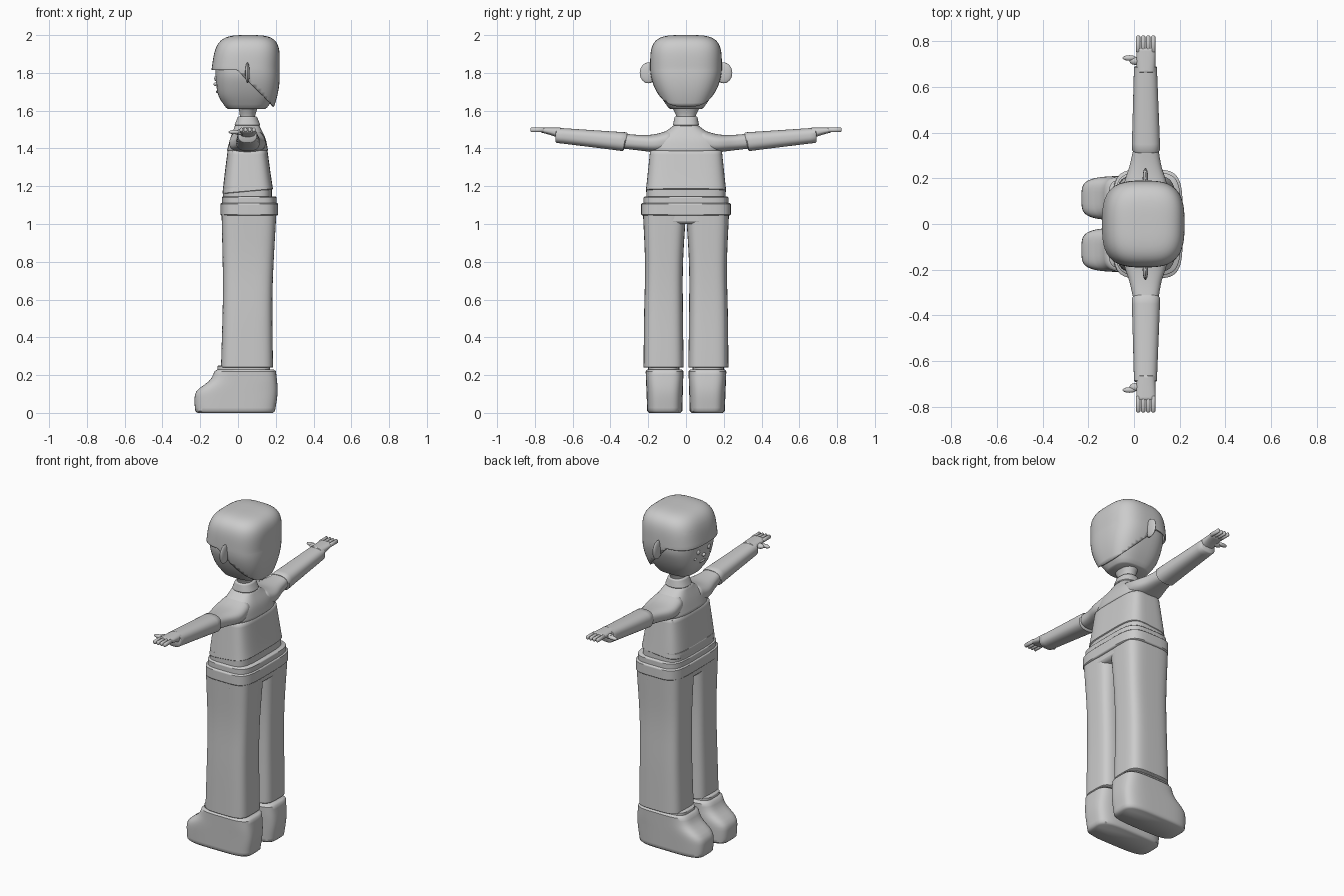
import bpy, bmesh
from math import cos, sin, pi, radians, copysign
from mathutils import Vector, Matrix

if "Cube" in bpy.data.objects:
    bpy.data.objects.remove(bpy.data.objects["Cube"])

shade = (0.6, 0.6, 0.6, 1)
grey = bpy.data.materials.new("plain grey")
grey.use_nodes = True
grey.diffuse_color = shade
grey.node_tree.nodes["Principled BSDF"].inputs["Base Color"].default_value = shade


def finish(name, bm, mirror=False, angle=45):
    """Turn a bmesh into a smooth-shaded object, optionally mirrored to both sides."""
    bmesh.ops.recalc_face_normals(bm, faces=bm.faces)
    mesh = bpy.data.meshes.new(name)
    bm.to_mesh(mesh)
    bm.free()
    mesh.materials.append(grey)
    obj = bpy.data.objects.new(name, mesh)
    bpy.context.collection.objects.link(obj)
    bpy.ops.object.select_all(action='DESELECT')
    obj.select_set(True)
    bpy.context.view_layer.objects.active = obj
    bpy.ops.object.shade_smooth_by_angle(angle=radians(angle))
    if mirror:
        modifier = obj.modifiers.new("mirror", 'MIRROR')
        modifier.use_axis = (False, True, False)
        modifier.use_mirror_merge = False
    return obj


def skin(rings, power, axis='z', sides=48):
    """Skin rounded-rectangle rings of (position, front, back, low, high, slant)."""
    bm = bmesh.new()
    loops = []
    for position, front, back, low, high, slant in rings:
        loop = []
        for k in range(sides):
            turn = 2 * pi * (k + 0.5) / sides
            c, s = (copysign(abs(f) ** (2 / power), f) for f in (cos(turn), sin(turn)))
            x = (front + back + (back - front) * c) / 2
            other = (low + high + (high - low) * s) / 2
            if axis == 'z':
                point = (x, other, position + slant * c)
            else:
                point = (x, position - slant * s, other)
            loop.append(bm.verts.new(point))
        loops.append(loop)
    for lower, upper in zip(loops, loops[1:]):
        for k in range(sides):
            bm.faces.new((lower[k], lower[k - 1], upper[k - 1], upper[k]))
    bm.faces.new(loops[0])
    bm.faces.new(loops[-1])
    return bm


def along(value, t):
    """Smooth curve through evenly spaced values, or a constant."""
    if not isinstance(value, tuple):
        return value
    last = len(value) - 1
    i = min(int(t * last), last - 1)
    f = t * last - i
    b, c = value[i], value[i + 1]
    a = value[i - 1] if i else 2 * b - c
    d = value[i + 2] if i + 2 <= last else 2 * c - b
    return b + f / 2 * (c - a + f * (2 * a - 5 * b + 4 * c - d + f * (3 * (b - c) + d - a)))


def block(name, start, end, front, back, high, low=None, power=4, axis='z',
          soft=0.005, slant=0, steps=12, mirror=False, angle=45):
    """Rounded block with softened ends; without a low side it is symmetric."""
    inner = end - start - 2 * soft
    stations = [start] + [start + soft + inner * i / steps for i in range(steps + 1)] + [end]
    rings = []
    for i, p in enumerate(stations):
        t = (p - start) / (end - start)
        inset = soft if p in (start, end) else 0
        top = along(high, t)
        bottom = -top if low is None else along(low, t)
        rings.append((p, along(front, t) + inset, along(back, t) - inset,
                      bottom + inset, top - inset, slant * (1 - t) ** 4))
    return finish(name, skin(rings, power, axis), mirror, angle)


def blob(name, centre, size, mirror=False):
    bm = bmesh.new()
    bmesh.ops.create_uvsphere(bm, u_segments=20, v_segments=12, radius=1)
    place = Matrix.Translation(centre) @ Matrix.Diagonal((*size, 1))
    bmesh.ops.transform(bm, matrix=place, verts=bm.verts)
    return finish(name, bm, mirror)


def head_ring(z, brow=1.82):
    """Domed above the brow, tapering to the nape below it."""
    if z > brow:
        u = (z - brow) / (2 - brow)
        dome = (1 - u ** 4) ** 0.25
        width, depth = 0.19 * dome, 0.18 * dome - 0.01 * u
    else:
        u = (brow - z) / 0.2
        width, depth = 0.19 - 0.075 * u ** 1.7, 0.18 - 0.045 * u * u
    middle = 0.04 + 0.015 * u
    return z, middle - depth, middle + depth, -width, width, 0


# Face
block("face", 1.61, 1.85, front=(-0.06, -0.1, -0.115, -0.12, -0.12),
      back=(0.15, 0.19, 0.205, 0.21, 0.21), high=(0.09, 0.13, 0.16, 0.18, 0.18), power=3, angle=60)

# Hair: a shell trimmed along the fringe and along a slope behind the ears
nape = [1.62 + 0.02 * i for i in range(10)]
crown = [1.82 + 0.18 * sin(pi / 2 * i / 16) for i in range(16)]
hair = skin([head_ring(z) for z in nape + crown + [1.9999]], power=3)
fringe, ear_line = Vector((0, 0, 1.815)), Vector((0.07, 0, 1.74))
up, slope = Vector((0, 0, 1)), Vector((1, 0, 1)).normalized()
for point, normal in ((fringe, up), (ear_line, slope)):
    bmesh.ops.bisect_plane(hair, geom=hair.verts[:] + hair.edges[:] + hair.faces[:],
                           plane_co=point, plane_no=normal)
bare = []
for face in hair.faces:
    centre = face.calc_center_median()
    if (centre - fringe).dot(up) < 0 and (centre - ear_line).dot(slope) < 0:
        bare.append(face)
bmesh.ops.delete(hair, geom=bare, context='FACES')
shell = finish("hair", hair, angle=60)
shell.modifiers.new("thickness", 'SOLIDIFY').thickness = 0.01

# Ears and facial features
blob("ears", (0.05, 0.2, 1.8), (0.012, 0.045, 0.055), mirror=True)
blob("eyes", (-0.118, 0.05, 1.77), (0.008, 0.014, 0.014), mirror=True)
blob("cheek_spots", (-0.11, 0.07, 1.735), (0.007, 0.009, 0.007), mirror=True)
blob("nose", (-0.118, 0, 1.74), (0.012, 0.014, 0.01))
blob("mouth", (-0.108, 0, 1.7), (0.008, 0.03, 0.007))

# Neck and collar
block("neck", 1.5, 1.63, front=(0, 0.01, 0), back=(0.1, 0.09, 0.11), high=(0.05, 0.05, 0.08), power=2.2)
block("collar", 1.52, 1.57, front=(-0.02, 0), back=(0.12, 0.1), high=(0.07, 0.06), power=2.4)

# Torso
block("yoke", 1.385, 1.525, front=(-0.06, -0.04, -0.015), back=(0.16, 0.145, 0.11),
      high=(0.19, 0.19, 0.175, 0.11, 0.06), power=3, angle=60)
block("shirt", 1.17, 1.39, front=(-0.083, -0.055), back=(0.186, 0.156),
      high=(0.213, 0.19), power=4.5, slant=0.013)
block("undershirt", 1.1, 1.2, front=-0.08, back=0.18, high=0.21, power=4.5)

# Shoulders, long sleeves and hands
block("shoulders", 0.08, 0.34, axis='y', front=(-0.04, -0.045, -0.02, 0), back=(0.14, 0.145, 0.12, 0.105),
      low=(1.38, 1.38, 1.39, 1.4), high=(1.5, 1.475, 1.472, 1.48), power=2.6, mirror=True, angle=60)
block("sleeves", 0.32, 0.69, axis='y', front=(-0.01, 0), back=(0.115, 0.1),
      low=(1.385, 1.43), high=(1.485, 1.51), power=2.5, slant=0.01, mirror=True)
block("palms", 0.66, 0.77, axis='y', front=0.01, back=0.093,
      low=(1.45, 1.47, 1.485), high=1.511, power=2.6, mirror=True)
for i, label in enumerate(("index", "middle", "ring", "little")):
    x = 0.008 + 0.022 * i
    block(label + "_fingers", 0.75, 0.824, axis='y', front=x, back=x + 0.02,
          low=1.486, high=1.51, power=2, steps=2, mirror=True, angle=60)
blob("thumb_bases", (0.01, 0.713, 1.485), (0.03, 0.018, 0.015), mirror=True)
blob("thumbs", (-0.02, 0.726, 1.487), (0.03, 0.012, 0.011), mirror=True)

# Waistband and belt
block("waistband", 1.09, 1.145, front=-0.086, back=0.205, high=0.225, power=4.5)
block("belt", 1.045, 1.11, front=-0.094, back=0.213, high=0.238, power=4.5)

# Trousers
block("hips", 1, 1.06, front=-0.083, back=0.2, high=0.226, power=4.5, soft=0.015)
block("legs", 0.24, 1.06, front=(-0.09, -0.08, -0.087), back=(0.185, 0.183, 0.203),
      low=(0.012, 0.016, 0.016, 0), high=(0.225, 0.222, 0.217, 0.228), soft=0.002, mirror=True)

# Ankles and boots
block("ankles", 0.2, 0.25, front=-0.11, back=0.17, low=0.035, high=0.2, mirror=True)
block("boots", 0, 0.23, front=(-0.225, -0.23, -0.22, -0.15, -0.12), back=(0.195, 0.21, 0.2),
      low=(0.02, 0.013), high=(0.205, 0.214), soft=0.01, mirror=True)
